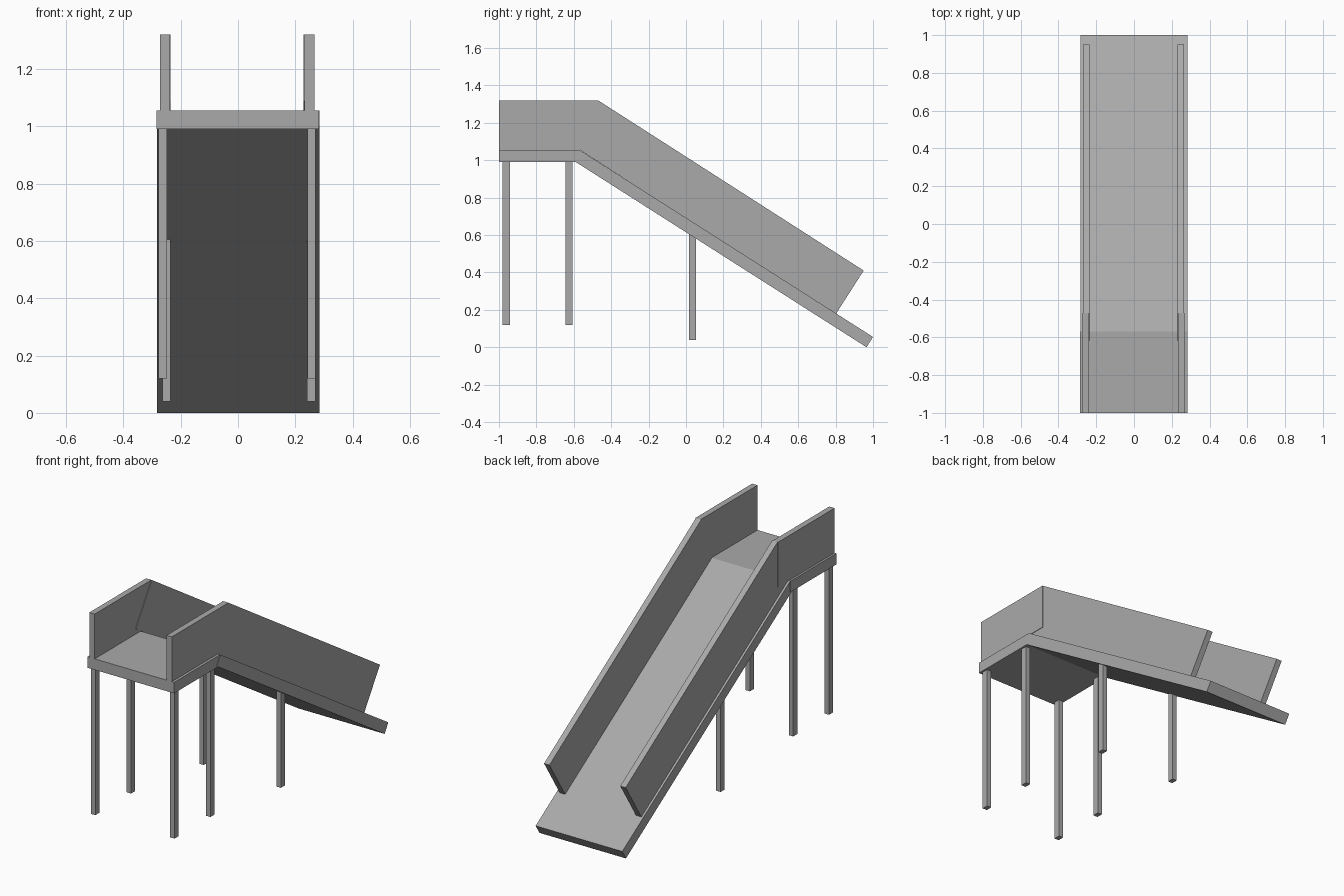
import bpy
import bmesh
from mathutils import Vector

old = bpy.data.objects.get("Cube")
if old:
    bpy.data.objects.remove(old, do_unlink=True)

grey = bpy.data.materials.new("plain grey")
grey.use_nodes = True
colour = (0.4, 0.4, 0.4, 1)
grey.diffuse_color = colour
grey.node_tree.nodes["Principled BSDF"].inputs["Base Color"].default_value = colour


def extrude_profile(name, x0, x1, profile):
    """Solid made from a (y, z) outline swept from x0 to x1."""
    bm = bmesh.new()
    face = bm.faces.new([bm.verts.new((x0, y, z)) for y, z in profile])
    swept = bmesh.ops.extrude_face_region(bm, geom=[face])["geom"]
    verts = [v for v in swept if isinstance(v, bmesh.types.BMVert)]
    bmesh.ops.translate(bm, verts=verts, vec=(x1 - x0, 0, 0))
    bmesh.ops.recalc_face_normals(bm, faces=bm.faces)
    mesh = bpy.data.meshes.new(name)
    bm.to_mesh(mesh)
    bm.free()
    mesh.materials.append(grey)
    obj = bpy.data.objects.new(name, mesh)
    bpy.context.collection.objects.link(obj)


def block(name, x0, x1, y0, y1, z0, z1):
    extrude_profile(name, x0, x1, [(y0, z0), (y1, z0), (y1, z1), (y0, z1)])


def sloped_board(name, x0, x1, top, end, depth):
    """Board whose upper edge runs from top to end, with square-cut ends."""
    a, b = Vector(top), Vector(end)
    along = (b - a).normalized()
    down = Vector((along.y, -along.x)) * depth
    extrude_profile(name, x0, x1, [a, b, b + down, a + down])


# Platform and slide bed
block("platform", -0.285, 0.282, -1.0, -0.57, 0.99, 1.055)
sloped_board("slide_bed", -0.283, 0.284, (-0.57, 1.055), (1.0, 0.055), 0.065)

# Side walls: upright panels on the platform, sloped panels on the slide
for side, x0, x1 in (("right", -0.273, -0.238), ("left", 0.232, 0.267)):
    block(side + "_platform_wall", x0, x1, -1.0, -0.47, 1.055, 1.32)
shift = 0.003
for side, x0, x1 in (("right", -0.273 + shift, -0.238 + shift),
                     ("left", 0.232 - shift, 0.267 - shift)):
    sloped_board(side + "_slide_wall", x0, x1, (-0.47, 1.32), (0.95, 0.41), 0.276)

# Legs under the platform and the middle of the slide
for side, x in (("right", -0.277), ("left", 0.242)):
    for place, y in (("front", -0.98), ("rear", -0.645)):
        block(f"{side}_{place}_leg", x, x + 0.029, y, y + 0.038, 0.12, 1.0)
for side, x in (("right", -0.264), ("left", 0.241)):
    block(side + "_slide_leg", x, x + 0.029, 0.015, 0.053, 0.04, 0.61)
